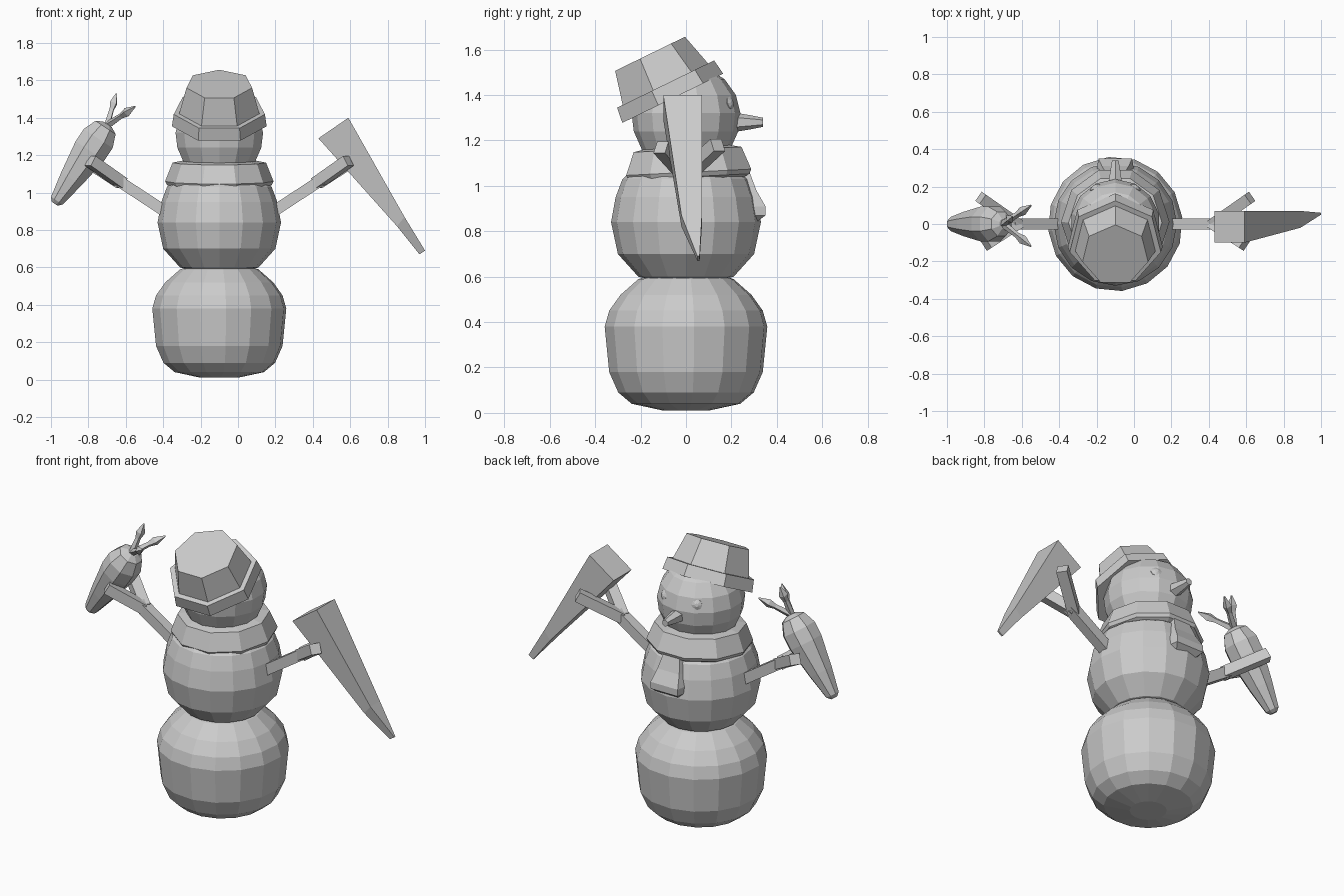
import bpy, bmesh, math
from mathutils import Vector, Matrix

cube = bpy.data.objects.get("Cube")
if cube:
    bpy.data.objects.remove(cube, do_unlink=True)

grey = bpy.data.materials.new("plain grey")
grey.use_nodes = True
grey.diffuse_color = (0.6, 0.6, 0.6, 1)
grey.node_tree.nodes["Principled BSDF"].inputs["Base Color"].default_value = (0.6, 0.6, 0.6, 1)

CX = -0.1  # the body's axis


def loft(name, rings, matrix=Matrix()):
    """Skin a list of equal-length rings and cap both ends."""
    bm = bmesh.new()
    loops = [[bm.verts.new(matrix @ Vector(p)) for p in ring] for ring in rings]
    n = len(loops[0])
    for a, b in zip(loops, loops[1:]):
        for i in range(n):
            j = (i + 1) % n
            bm.faces.new((a[i], a[j], b[j], b[i]))
    bm.faces.new(loops[0][::-1])
    bm.faces.new(loops[-1])
    bmesh.ops.recalc_face_normals(bm, faces=bm.faces)
    mesh = bpy.data.meshes.new(name)
    bm.to_mesh(mesh)
    bm.free()
    obj = bpy.data.objects.new(name, mesh)
    bpy.context.collection.objects.link(obj)
    mesh.materials.append(grey)
    return obj


def lathe(name, profile, sides, matrix, phase=0.0):
    """Turn (radius, height) pairs round the local z axis."""
    angles = [phase + 2 * math.pi * i / sides for i in range(sides)]
    rings = [[(r * math.cos(a), r * math.sin(a), z) for a in angles] for r, z in profile]
    return loft(name, rings, matrix)


def along(start, end):
    """Matrix placing local z from start towards end, local y kept level."""
    z = (Vector(end) - Vector(start)).normalized()
    x = Vector((0, 0, 1)) - z * z.z
    x = x.normalized() if x.length > 0.01 else Vector((1, 0, 0))
    rot = Matrix((x, z.cross(x), z)).transposed().to_4x4()
    return Matrix.Translation(start) @ rot


def stick(name, start, end, size):
    length = (Vector(end) - Vector(start)).length
    r = size / math.sqrt(2)
    return lathe(name, [(r, 0), (r, length)], 4, along(start, end), math.pi / 4)


# Body balls and head
axis = Matrix.Translation((CX, 0, 0))
lathe("lower_ball", [(0.1, 0.01), (0.24, 0.04), (0.3, 0.09), (0.34, 0.18), (0.35, 0.28), (0.36, 0.38),
                     (0.34, 0.45), (0.29, 0.52), (0.21, 0.59), (0.1, 0.62)], 16, axis, 0.1)
lathe("middle_ball", [(0.1, 0.57), (0.21, 0.6), (0.3, 0.7), (0.33, 0.84), (0.31, 0.95),
                      (0.28, 1.03), (0.2, 1.1)], 16, axis)
lathe("head", [(0.1, 1.08), (0.19, 1.15), (0.23, 1.24), (0.24, 1.32), (0.22, 1.4),
               (0.17, 1.47), (0.07, 1.53)], 14, axis, math.pi / 14)

# Scarf: a flared band leaning forwards, with a tail down the chest
lathe("scarf_band", [(0.24, -0.08), (0.28, -0.06), (0.29, -0.04), (0.25, 0.06), (0.2, 0.07)], 10,
      Matrix.Translation((CX, 0.01, 1.1)) @ Matrix.Rotation(0.05, 4, 'X'))
tail = [(0.06, 0.22, 0.28, 1.06), (0.08, 0.28, 0.31, 0.98), (0.1, 0.29, 0.35, 0.91),
        (0.1, 0.29, 0.35, 0.87), (0.07, 0.28, 0.31, 0.84)]
loft("scarf_tail", [[(CX - w, y0, z), (CX + w, y0, z), (CX + w * 0.9, y1, z), (CX - w * 0.9, y1, z)]
                    for w, y0, y1, z in tail])

# Nose and eyes
lathe("nose", [(0.04, 0), (0.04, 0.03), (0.03, 0.09), (0.02, 0.14)], 6,
      along((CX, 0.2, 1.28), (CX, 0.35, 1.28)))
for name, s in (("left_eye", 1), ("right_eye", -1)):
    lathe(name, [(0.03, 0), (0.03, 0.02), (0.01, 0.03)], 8,
          along((CX + s * 0.1, 0.18, 1.36), (CX + s * 0.18, 0.33, 1.4)))

# Bucket hat tipped backwards
lathe("hat", [(0.26, 0), (0.25, 0.07), (0.22, 0.07), (0.18, 0.22)], 7,
      Matrix.Translation((CX, -0.07, 1.38)) @ Matrix.Rotation(math.radians(26), 4, 'X'), math.pi / 2)

# Forked arms
for side, s in (("left", 1), ("right", -1)):
    fork = (CX + s * 0.55, 0, 1.07)
    stick(side + "_arm", (CX + s * 0.26, 0, 0.88), fork, 0.06)
    stick(side + "_back_prong", (CX + s * 0.52, 0, 1.05), (CX + s * 0.72, 0.14, 1.18), 0.06)
    stick(side + "_front_prong", (CX + s * 0.52, 0, 1.05), (CX + s * 0.69, -0.11, 1.17), 0.06)


# Wedge-shaped spike held in the left fork
def quad(x0, z0, x1, z1, y0, y1):
    return [(x0, y0, z0), (x1, y0, z1), (x1, y1, z1), (x0, y1, z0)]


loft("spike", [quad(0.43, 1.29, 0.59, 1.4, -0.1, 0.07),
               quad(0.85, 0.82, 0.89, 0.87, -0.02, 0.07),
               quad(0.97, 0.67, 1.0, 0.69, 0.05, 0.06)])

# Carrot held in the right fork
lathe("carrot", [(0.02, 0), (0.04, 0.02), (0.07, 0.16), (0.1, 0.34), (0.1, 0.42), (0.07, 0.49), (0.03, 0.51)],
      8, along((-0.98, 0, 0.94), (-0.68, 0, 1.39)), math.pi / 8)
crown = Vector((-0.7, 0, 1.36))
for i, tip in enumerate([(-0.65, 0.04, 1.53), (-0.55, 0.1, 1.46), (-0.55, -0.12, 1.46)]):
    length = (Vector(tip) - crown).length
    lathe("carrot_leaf_%d" % (i + 1), [(0.02, 0), (0.015, length * 0.5), (0.025, length * 0.7), (0.004, length)],
          4, along(crown, tip))
